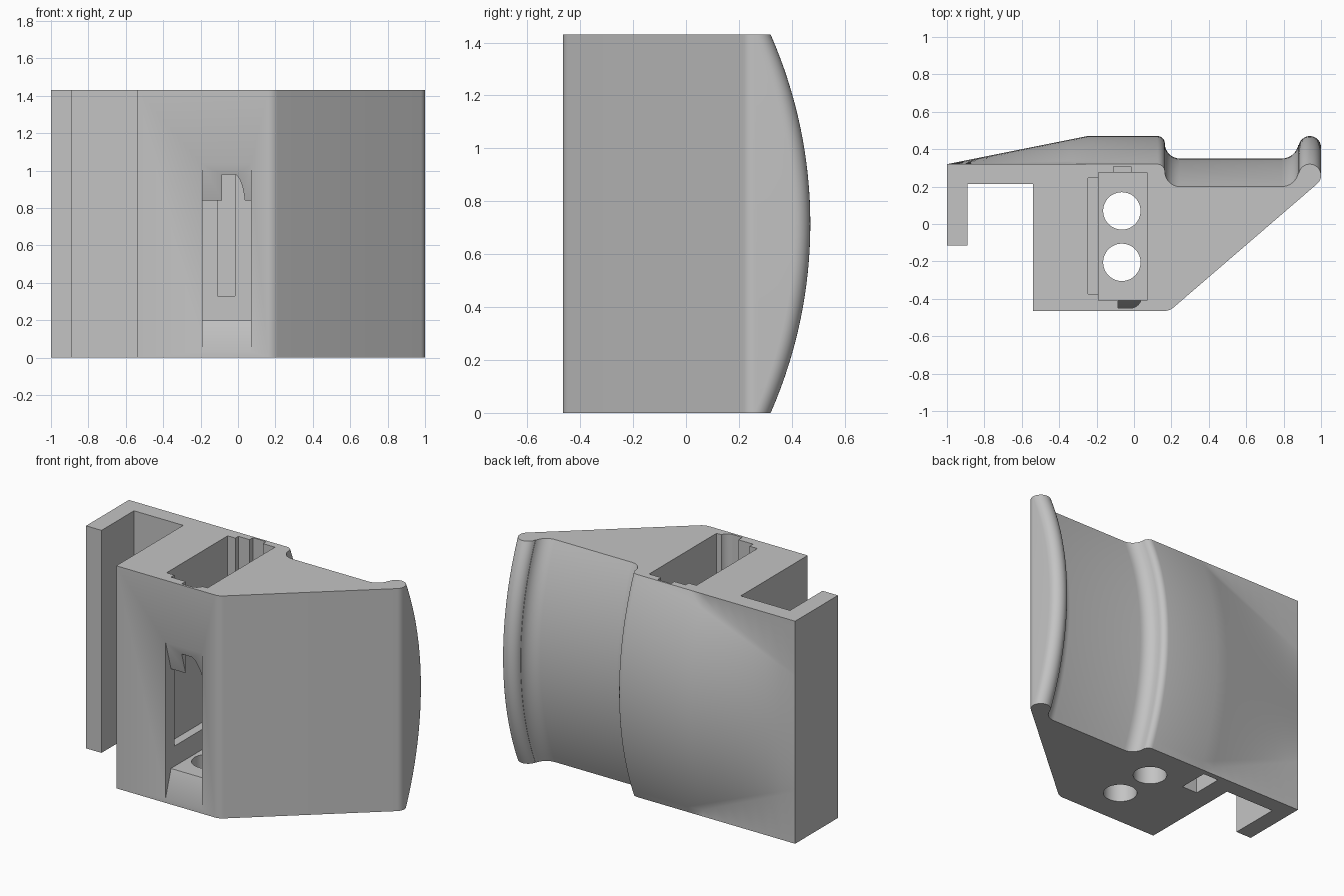
import bpy, bmesh
from math import sin, cos, radians, sqrt

if "Cube" in bpy.data.objects:
    bpy.data.objects.remove(bpy.data.objects["Cube"])

H = 1.43            # overall height
MID = H / 2
SAG = 0.15          # bulge of the curved back
R = (MID ** 2 + SAG ** 2) / (2 * SAG)
RAMP_X = -0.25      # the bulge fades out from here to the left edge

grey = bpy.data.materials.new("grey_plastic")
grey.use_nodes = True
colour = (0.55, 0.55, 0.55, 1)
grey.diffuse_color = colour
grey.node_tree.nodes["Principled BSDF"].inputs["Base Color"].default_value = colour


def arc(cx, cy, r, a0, a1, n=8):
    angles = [radians(a0 + (a1 - a0) * i / n) for i in range(n + 1)]
    return [(cx + r * cos(a), cy + r * sin(a)) for a in angles]


def make_object(name, bm):
    bmesh.ops.remove_doubles(bm, verts=bm.verts, dist=1e-5)
    bmesh.ops.recalc_face_normals(bm, faces=bm.faces)
    mesh = bpy.data.meshes.new(name)
    bm.to_mesh(mesh)
    bm.free()
    mesh.materials.append(grey)
    obj = bpy.data.objects.new(name, mesh)
    bpy.context.collection.objects.link(obj)
    return obj


def prism(name, outline, lo, hi, axis="z"):
    """Extrude an (x, y) outline along z, or a (y, z) outline along x."""
    bm = bmesh.new()
    place = (lambda p, d: (p[0], p[1], d)) if axis == "z" else (lambda p, d: (d, p[0], p[1]))
    a, b = ([bm.verts.new(place(p, d)) for p in outline] for d in (lo, hi))
    bm.faces.new(a)
    bm.faces.new(b)
    for i in range(len(a)):
        j = (i + 1) % len(a)
        bm.faces.new((a[i], a[j], b[j], b[i]))
    return make_object(name, bm)


def rect(x0, x1, y0, y1):
    return [(x0, y0), (x1, y0), (x1, y1), (x0, y1)]


# Back outline with the grip hollow and rounded lip, left edge to right edge
back = [(-1 + 0.75 * i / 8, 0.32) for i in range(9)]
back += arc(0.125, 0.28, 0.04, 90, 0) + arc(0.245, 0.28, 0.08, 180, 270)
back += arc(0.79, 0.29, 0.09, 270, 349) + arc(0.94, 0.26, 0.06, 169, 0, 14)
# Front outline with the hook on the left
front = arc(0.94, 0.26, 0.06, -10, -50, 4) + arc(0.16, -0.385, 0.08, -50, -90)
front += [(-0.54, -0.465), (-0.54, 0.215), (-0.89, 0.215), (-0.89, -0.115), (-1, -0.115)]


# Body: curved back grid closed by straight walls and flat caps
def column(bm, x, y):
    s = min(1, (x + 1) / (RAMP_X + 1))
    half = 0.385 + (MID - 0.385) * s
    verts = [bm.verts.new((x, y, 0))]
    for i in range(33):
        t = i / 16 - 1
        bulge = sqrt(R * R - (t * MID) ** 2) - (R - SAG)
        verts.append(bm.verts.new((x, y + s * bulge, MID + t * half)))
    return verts + [bm.verts.new((x, y, H))]


bm = bmesh.new()
cols = [column(bm, x, y) for x, y in back]
for a, b in zip(cols, cols[1:]):
    for i in range(len(a) - 1):
        bm.faces.new((a[i], a[i + 1], b[i + 1], b[i]))
low = [bm.verts.new((x, y, 0)) for x, y in front]
top = [bm.verts.new((x, y, H)) for x, y in front]
bm.faces.new([c[0] for c in cols] + low)
bm.faces.new([c[-1] for c in cols] + top)
wall_low, wall_top = [cols[-1][0]] + low, [cols[-1][-1]] + top
for i in range(len(low)):
    bm.faces.new((wall_low[i], wall_low[i + 1], wall_top[i + 1], wall_top[i]))
bm.faces.new(cols[-1])
bm.faces.new(cols[0] + [top[-1], low[-1]])
body = make_object("holder_body", bm)

# Cutters for the pocket, its grooves, the front window and the floor holes
UP = H + 0.1
cutters = [
    prism("pocket_cutter", rect(-0.19, 0.07, -0.41, 0.275), 0.2, UP),
    prism("side_slot_cutter", rect(-0.245, -0.15, -0.375, 0.245), 0.33, UP),
    prism("back_notch_cutter", rect(-0.11, -0.015, 0.2, 0.308), 0.33, UP),
    prism("front_groove_cutter",
          [(-0.085, -0.38), (-0.085, -0.45)] + arc(-0.02, -0.39, 0.06, -90, 0), 0.7, UP),
    prism("window_cutter",
          [(-0.475, 0), (-0.41, 0.2), (-0.4, 0.21), (-0.4, 0.806), (-0.475, 1.065)],
          -0.189, 0.069, "x"),
    prism("underside_slot_cutter", rect(-0.41, -0.30, 0.09, 0.286), -0.1, 0.25),
]
for y in (0.07, -0.205):
    cutters.append(prism("hole_cutter", arc(-0.065, y, 0.1, 0, 352.5, 47), -0.1, 0.3))

bpy.context.view_layer.objects.active = body
for cutter in cutters:
    cutter.hide_render = True
    mod = body.modifiers.new(cutter.name, "BOOLEAN")
    mod.operation = "DIFFERENCE"
    mod.solver = "EXACT"
    mod.object = cutter
    bpy.ops.object.modifier_apply(modifier=mod.name)
for cutter in cutters:
    bpy.data.objects.remove(cutter)

for obj in bpy.context.selected_objects:
    obj.select_set(False)
body.select_set(True)
bpy.ops.object.shade_smooth_by_angle(angle=radians(25))
